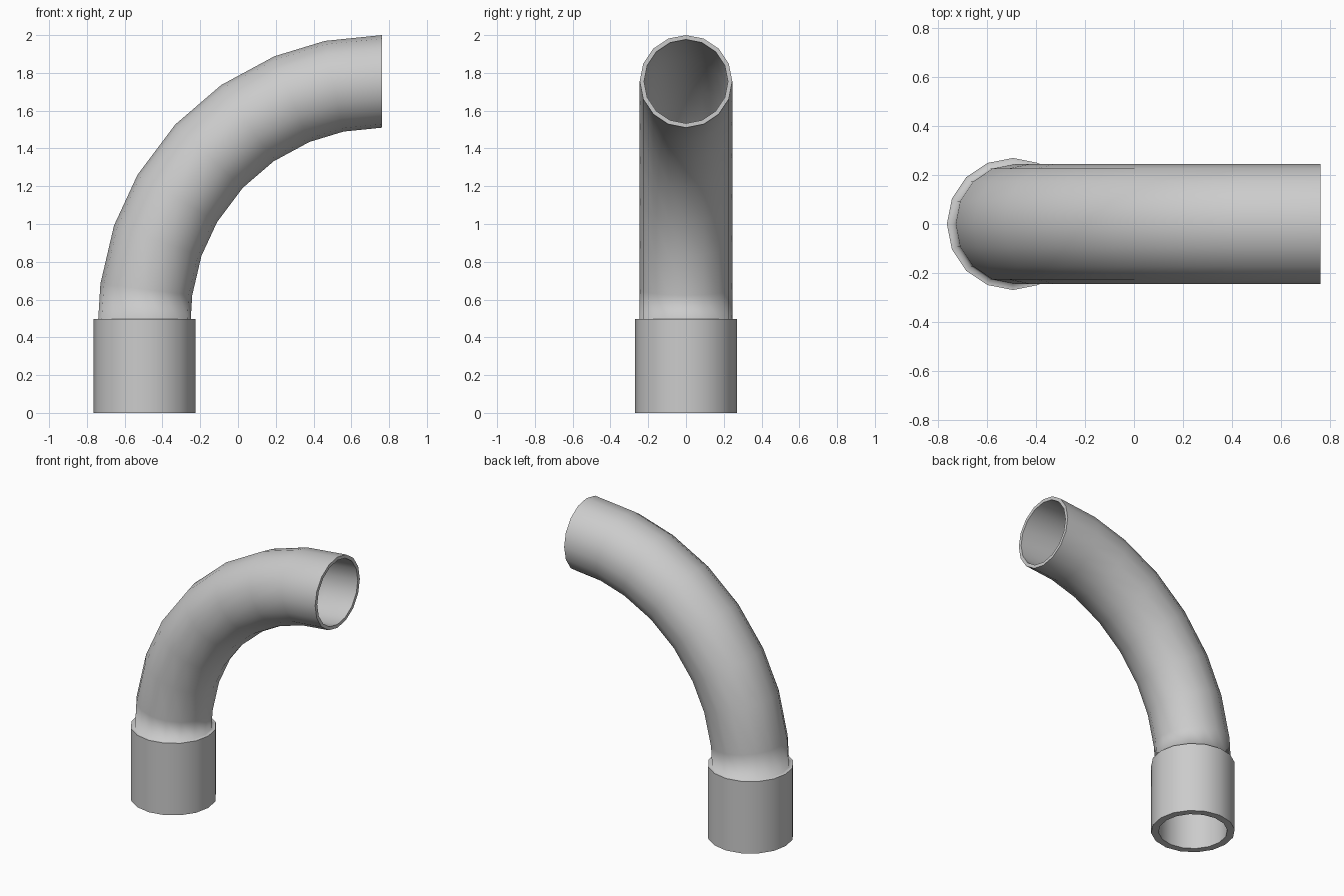
import bpy, bmesh
from math import cos, sin, radians, tau
from mathutils import Vector

cube = bpy.data.objects.get("Cube")
if cube:
    bpy.data.objects.remove(cube, do_unlink=True)

SIDES = 16
BEND = 1.257                        # bend radius of the centre line
PIVOT = Vector((0.762, 0, 0.498))   # centre of the bend
OUTER, BORE, SOCKET = 0.245, 0.222, 0.27

grey = bpy.data.materials.new("light grey plastic")
grey.use_nodes = True
colour = (0.6, 0.6, 0.6, 1)
grey.diffuse_color = colour
grey.node_tree.nodes["Principled BSDF"].inputs["Base Color"].default_value = colour

bm = bmesh.new()


def ring(radius, degrees=0, drop=0):
    """Circle across the pipe at an angle of the bend, lowered by drop."""
    a = radians(degrees)
    out = Vector((-cos(a), 0, sin(a)))
    centre = PIVOT + out * BEND - Vector((0, 0, drop))
    return [bm.verts.new(centre + radius * (out * cos(t) + Vector((0, sin(t), 0))))
            for t in (tau * i / SIDES for i in range(SIDES))]


# Socket outside, pipe outside, then back down through the bore
bends = [0, 7.1, 19.2, 30.5, 43.2, 55.5, 67.7, 78.4, 90]
socket = [ring(SOCKET, drop=PIVOT.z), ring(SOCKET)]
outside = [ring(OUTER, a) for a in bends]
inside = [ring(BORE, a) for a in reversed(bends)]
foot = ring(BORE, drop=PIVOT.z)
rings = socket + outside + inside + [foot]

for k, lower in enumerate(rings):
    upper = rings[(k + 1) % len(rings)]
    for i in range(SIDES):
        j = (i + 1) % SIDES
        face = bm.faces.new((lower[i], lower[j], upper[j], upper[i]))
        face.smooth = True
bmesh.ops.recalc_face_normals(bm, faces=bm.faces)

# Crisp rims at the open ends and on the socket shoulder
for rim in socket + [outside[-1], inside[0], foot]:
    for i in range(SIDES):
        bm.edges.get((rim[i], rim[(i + 1) % SIDES])).smooth = False

mesh = bpy.data.meshes.new("pipe_bend")
bm.to_mesh(mesh)
bm.free()
mesh.materials.append(grey)
pipe = bpy.data.objects.new("pipe_bend", mesh)
bpy.context.collection.objects.link(pipe)
